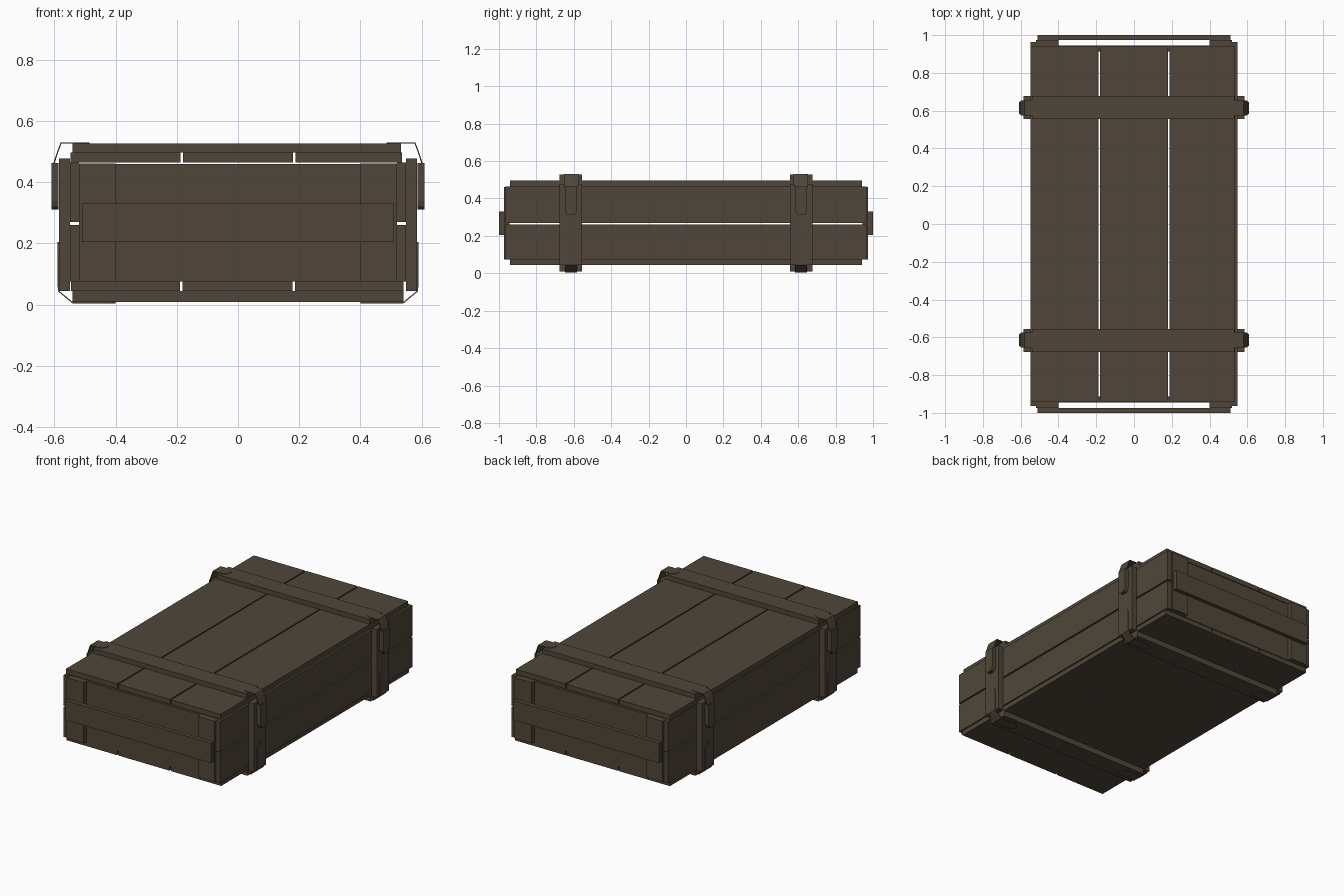
import bpy, bmesh

if "Cube" in bpy.data.objects:
    bpy.data.objects.remove(bpy.data.objects["Cube"])

mat = bpy.data.materials.new("dark olive brown")
mat.diffuse_color = (0.080, 0.062, 0.041, 1)
mat.use_nodes = True
mat.node_tree.nodes["Principled BSDF"].inputs["Base Color"].default_value = mat.diffuse_color


def finish(name, bm):
    bmesh.ops.recalc_face_normals(bm, faces=bm.faces[:])
    me = bpy.data.meshes.new(name)
    bm.to_mesh(me)
    bm.free()
    ob = bpy.data.objects.new(name, me)
    me.materials.append(mat)
    bpy.context.collection.objects.link(ob)
    return ob


def box(name, x, y, z):
    """Box from (min, max) pairs."""
    bm = bmesh.new()
    bmesh.ops.create_cube(bm, size=1)
    for v in bm.verts:
        for i, (a, b) in enumerate((x, y, z)):
            v.co[i] = a if v.co[i] < 0 else b
    return finish(name, bm)


def span(s, a, b):
    return tuple(sorted((s * a, s * b)))


def ribbon(name, pts, side, yc, thick):
    """Strip of metal along (x, z, width) points, given a thickness."""
    bm = bmesh.new()
    rows = [[bm.verts.new((side * x, yc + k * w / 2, z)) for k in (-1, 1)]
            for x, z, w in pts]
    for (a, b), (c, d) in zip(rows, rows[1:]):
        bm.faces.new((a, b, d, c))
    ob = finish(name, bm)
    mod = ob.modifiers.new("thickness", "SOLIDIFY")
    mod.thickness = thick
    mod.offset = 0
    return ob


# Lid and floor planks
for i, (a, b) in enumerate(((-0.547, -0.188), (-0.18, 0.18), (0.188, 0.535))):
    box(f"lid_plank_{i}", (a, b), (-0.94, 0.94), (0.465, 0.497))
for i, (a, b) in enumerate(((-0.545, -0.19), (-0.181, 0.178), (0.187, 0.54))):
    box(f"floor_plank_{i}", (a, b), (-0.94, 0.94), (0.045, 0.075))

# Side and end planks, two rows with a gap
for s in (-1, 1):
    for n, z in (("lower", (0.075, 0.261)), ("upper", (0.27, 0.465))):
        box(f"side_plank_{n}", span(s, 0.52, 0.549), (-0.964, 0.964), z)
    for n, z in (("lower", (0.075, 0.261)), ("upper", (0.27, 0.459))):
        box(f"end_plank_{n}", (-0.52, 0.52), span(s, 0.913, 0.945), z)
    # End corner posts and carrying bar
    for t in (-1, 1):
        box("end_post", span(t, 0.40, 0.519), span(s, 0.945, 0.974), (0.075, 0.461))
    box("end_handle_bar", (-0.51, 0.51), span(s, 0.974, 1.0), (0.205, 0.33))

# Battens round the crate, with straps and latches
for t in (-1, 1):
    y = span(t, 0.555, 0.677)
    yc = t * 0.614
    box("lid_batten", (-0.54, 0.532), y, (0.497, 0.527))
    box("floor_batten", (-0.54, 0.54), y, (0.009, 0.045))
    for s in (-1, 1):
        box("side_batten", span(s, 0.549, 0.585), y, (0.045, 0.477))
        # Bent strap joining side batten to floor batten, rounded ends
        ribbon("corner_strap", [(0.587, 0.205, 0.02), (0.587, 0.197, 0.045),
                                (0.587, 0.175, 0.064), (0.587, 0.045, 0.064),
                                (0.54, 0.006, 0.064), (0.43, 0.006, 0.064),
                                (0.41, 0.006, 0.045), (0.40, 0.006, 0.02)],
               s, yc, 0.004)
        # Latch plate on the lid, with its hook reaching down
        ribbon("latch_hook", [(0.485, 0.528, 0.03), (0.497, 0.528, 0.06),
                              (0.515, 0.528, 0.078), (0.578, 0.528, 0.078),
                              (0.587, 0.505, 0.078), (0.596, 0.478, 0.078),
                              (0.603, 0.455, 0.06)], s, yc, 0.004)
        # Latch body on the side batten
        ribbon("latch_body", [(0.598, 0.463, 0.064), (0.598, 0.34, 0.064),
                              (0.598, 0.32, 0.052), (0.598, 0.311, 0.03)],
               s, yc, 0.024)
